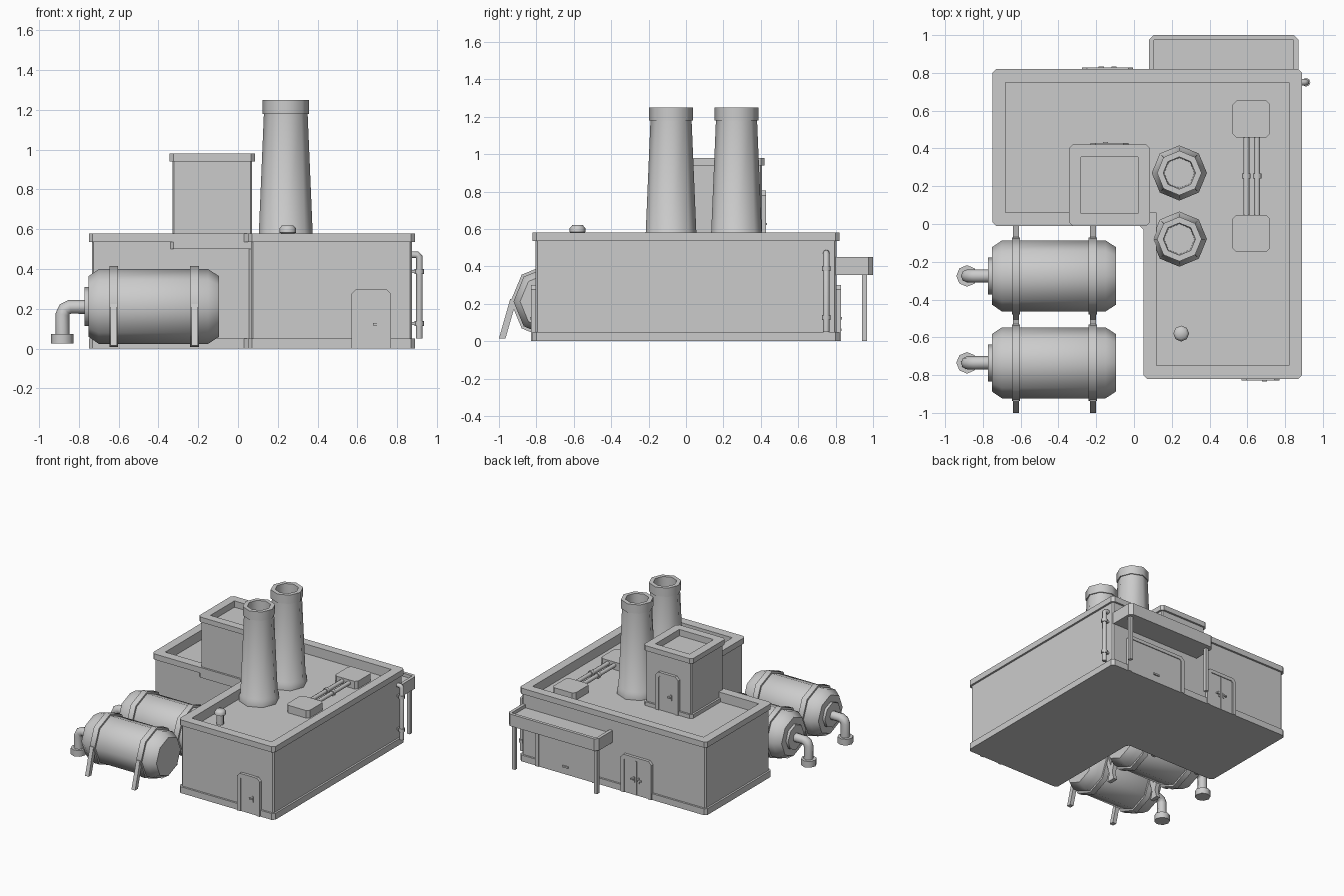
import bpy, bmesh
from math import pi, cos, sin, radians
from mathutils import Vector

if "Cube" in bpy.data.objects:
    bpy.data.objects.remove(bpy.data.objects["Cube"])


def stack(name, loops, smooth=False, loc=(0, 0, 0), rot=(0, 0, 0)):
    """Bridge equal-length 3D loops in order and cap both ends."""
    bm = bmesh.new()
    rows = [[bm.verts.new(p) for p in loop] for loop in loops]
    n = len(rows[0])
    for a, b in zip(rows, rows[1:]):
        for i in range(n):
            j = (i + 1) % n
            bm.faces.new((a[i], a[j], b[j], b[i]))
    bm.faces.new(rows[0])
    bm.faces.new(rows[-1])
    bmesh.ops.remove_doubles(bm, verts=bm.verts, dist=1e-5)
    bmesh.ops.recalc_face_normals(bm, faces=bm.faces)
    me = bpy.data.meshes.new(name)
    bm.to_mesh(me)
    bm.free()
    ob = bpy.data.objects.new(name, me)
    ob.location, ob.rotation_euler = loc, rot
    bpy.context.collection.objects.link(ob)
    if smooth:
        bpy.ops.object.select_all(action='DESELECT')
        ob.select_set(True)
        bpy.context.view_layer.objects.active = ob
        bpy.ops.object.shade_smooth_by_angle(angle=radians(50))
    return ob


def chamfer(pts, c):
    """Cut every corner of a 2D outline by c."""
    out = []
    for i, p in enumerate(pts):
        p, a, b = Vector(p), Vector(pts[i - 1]), Vector(pts[(i + 1) % len(pts)])
        out += [p + (a - p).normalized() * c, p + (b - p).normalized() * c]
    return out


def at_z(pts, z):
    return [(p[0], p[1], z) for p in pts]


def rect(x0, x1, y0, y1):
    return [(x0, y0), (x1, y0), (x1, y1), (x0, y1)]


def box(name, x0, x1, y0, y1, z0, z1, c=0.0):
    r = chamfer(rect(x0, x1, y0, y1), c)
    return stack(name, [at_z(r, z0), at_z(r, z1)])


def lathe(name, profile, loc=(0, 0, 0), rot=(0, 0, 0), smooth=True, n=8):
    return stack(name, [[(r * cos(2 * pi * i / n), r * sin(2 * pi * i / n), z)
                         for i in range(n)] for r, z in profile], smooth, loc, rot)


def pipe(name, pts, r):
    cu = bpy.data.curves.new(name, 'CURVE')
    cu.dimensions = '3D'
    cu.bevel_depth, cu.bevel_resolution, cu.use_fill_caps = r, 2, True
    sp = cu.splines.new('POLY')
    sp.points.add(len(pts) - 1)
    for q, p in zip(sp.points, pts):
        q.co = (*p, 1)
    ob = bpy.data.objects.new(name, cu)
    bpy.context.collection.objects.link(ob)
    return ob


def walls(name, outline, levels):
    """levels: (offset, corner cut, z)"""
    return stack(name, [at_z(chamfer(outline(d), c), z) for d, c, z in levels])


# L-shaped main hall with plinth, parapet and sunken roof
def hall(d):
    return [(-.735 - d, .005 - d), (.065 - d, .005 - d), (.065 - d, -.805 - d),
            (.875 + d, -.805 - d), (.875 + d, .805 + d), (-.735 - d, .805 + d)]


walls("main_hall", hall, [(.015, .02, 0), (.015, .02, .05), (0, .01, .05), (0, .01, .535),
                          (.015, .02, .535), (.015, .02, .58), (-.055, 0, .58), (-.055, 0, .505)])


# Roof tower
def tower(d):
    return rect(-.33 - d, .07 + d, .005 - d, .405 + d)


walls("roof_tower", tower, [(.015, .02, .5), (.015, .02, .535), (0, .008, .535), (0, .008, .94),
                            (.015, .02, .94), (.015, .02, .98), (-.05, 0, .98), (-.05, 0, .93)])


# Doors: framed panels with handles; s is the outward y direction
def arch(w, h, c):
    return [(-w, 0), (-w, h - c), (-w + c, h), (w - c, h), (w, h - c), (w, 0)]


def door(name, cx, y, s, z0, w, h=.3, leaves=1):
    def slab(part, pts, depth):
        stack(name + part, [[(cx - s * px, y + s * d, z0 + pz) for px, pz in pts]
                            for d in (-.01, depth)])
    inner = arch(w / 2 - .03, h - .027, .012)
    slab("_frame", arch(w / 2, h, .025) + inner[::-1], .023)
    slab("_panel", inner, .0165)
    if leaves == 2:
        slab("_split", [(-.006, 0), (.006, 0), (.006, h - .03), (-.006, h - .03)], .021)
    if leaves == 0:
        slab("_pull", [(-.025, .055), (.025, .055), (.025, .068), (-.025, .068)], .026)
    for k in {0: [], 1: [(.035, -1)], 2: [(-.02, -1), (.02, 1)]}[leaves]:
        hx, dr = k
        slab("_plate", [(hx - .007, .1), (hx + .007, .1), (hx + .007, .143), (hx - .007, .143)], .022)
        a, b = sorted((hx, hx + dr * .027))
        slab("_lever", [(a, .117), (b, .117), (b, .128), (a, .128)], .028)


door("front_door", .67, -.805, -1, 0, .2)
door("tower_door", -.13, .405, 1, .505, .2)
door("back_double_door", -.14, .805, 1, 0, .27, leaves=2)
door("loading_door", .48, .805, 1, 0, .53, leaves=0)

# Canopy over the loading door
outer = [(.08, .8), (.87, .8), (.87, .975), (.845, 1), (.105, 1), (.08, .975)]
lip = [(.105, .8), (.845, .8), (.845, .975), (.845, .975), (.105, .975), (.105, .975)]
stack("canopy", [at_z(outer, .355), at_z(outer, .45), at_z(lip, .45), at_z(lip, .425)])
for x in (.115, .835):
    box("canopy_post", x - .013, x + .013, .94, .968, 0, .36)

# Twin chimneys
for y in (.27, -.08):
    lathe("chimney", [(.146, .5), (.146, .55), (.136, .565), (.11, 1.18), (.118, 1.18), (.118, 1.25),
                      (.085, 1.25), (.08, 1.0)], (.24, y, 0))

# Roof vent
lathe("roof_vent", [(.028, .5), (.028, .578), (.042, .583), (.042, .605), (.028, .62)], (.25, -.58, 0))

# Roof units joined by two pipes
for y in (-.05, .555):
    box("roof_unit", .522, .72, y - .098, y + .098, .5, .565, .02)
for x in (.595, .652):
    pipe("roof_pipe", [(x, .0, .54), (x, .5, .54)], .016)
    lathe("roof_pipe_collar", [(.023, -.013), (.023, .013)], (x, .255, .54), (pi / 2, 0, 0))

# Drainpipe on the right wall
pipe("drainpipe", [(.86, .75, .472), (.9, .75, .472), (.911, .75, .46), (.911, .75, .05)], .017)
for z in (.127, .388):
    lathe("drainpipe_collar", [(.023, z - .013), (.023, z + .013)], (.911, .75, 0))
    box("drainpipe_bracket", .87, .91, .742, .758, z - .008, z + .008)

# Storage tanks with hoops, splayed legs and outlet pipes
for y in (-.275, -.735):
    turn = (0, -pi / 2, 0)
    lathe("tank", [(.152, .095), (.1875, .15), (.1875, .7), (.152, .752),
                   (.098, .752), (.098, .772)], (0, y, .212), turn)
    for x in (-.625, -.218):
        lathe("tank_hoop", [(.203, -x - .022), (.203, -x + .022)], (0, y, .212), turn)
        for s in (-1, 1):
            leg = [(.17, .225), (.205, .225), (.265, .015), (.23, .015)]
            stack("tank_leg", [[(x + d, y + s * a, z) for a, z in leg] for d in (-.016, .016)])
    pipe("outlet_pipe", [(-.76, y, .21), (-.845, y, .21), (-.871, y, .198),
                         (-.882, y, .172), (-.882, y, .06)], .035)
    lathe("outlet_foot", [(.057, .025), (.057, .074)], (-.884, y, 0))
